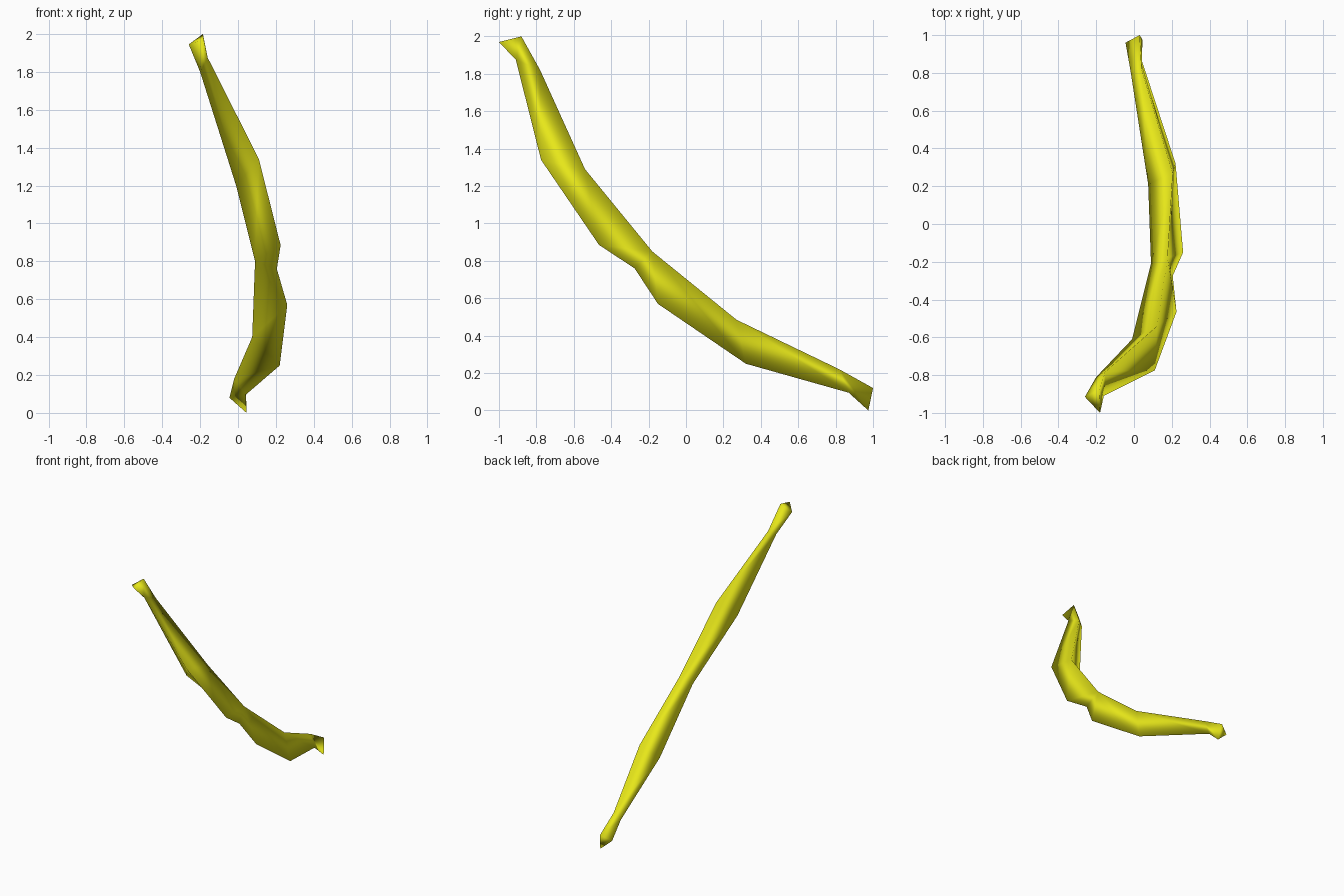
import bpy
import bmesh

if "Cube" in bpy.data.objects:
    bpy.data.objects.remove(bpy.data.objects["Cube"])

# Three long ridges of the curved fruit, listed from stem end to blossom end
outer = [(-.18, -1, 1.97), (-.16, -.91, 1.875), (.11, -.775, 1.34),
         (.225, -.465, .885), (.205, -.275, .76), (.26, -.15, .57),
         (.22, .32, .25), (.04, .87, .095), (.045, .975, 0)]
side = [(-.26, -.915, 1.945), (-.20, -.81, 1.80), (-.01, -.61, 1.20),
        (.09, -.21, .80), (.075, .21, .40), (-.02, .82, .18), (-.045, .96, .08)]
inner = [(-.185, -.88, 2), (-.15, -.78, 1.82), (.122, -.54, 1.29),
         (.178, -.18, .85), (.205, .27, .485), (.04, .82, .22), (.03, 1, .12)]

# The outer ridge has two extra bends that share the waist of the other ridges
stations = [0, 1, 2, 3, 3, 3, 4, 5, 6]

bm = bmesh.new()
o = [bm.verts.new(p) for p in outer]
s = [bm.verts.new(p) for p in side]
i = [bm.verts.new(p) for p in inner]
rings = [(o[k], s[n], i[n]) for k, n in enumerate(stations)]

# Skin between neighbouring rings
for a, b in zip(rings, rings[1:]):
    for k in range(3):
        m = (k + 1) % 3
        corners = list(dict.fromkeys((a[k], b[k], b[m], a[m])))
        if len(corners) > 2:
            bm.faces.new(corners)

# Stem and blossom end caps
bm.faces.new(rings[0])
bm.faces.new(rings[-1])
bmesh.ops.recalc_face_normals(bm, faces=bm.faces[:])
for f in bm.faces:
    f.smooth = True

mesh = bpy.data.meshes.new("banana")
bm.to_mesh(mesh)
bm.free()

yellow = bpy.data.materials.new("yellow_peel")
yellow.diffuse_color = (.8, .8, .01, 1)
yellow.use_nodes = True
yellow.node_tree.nodes["Principled BSDF"].inputs["Base Color"].default_value = yellow.diffuse_color
mesh.materials.append(yellow)
bpy.context.collection.objects.link(bpy.data.objects.new("banana", mesh))
